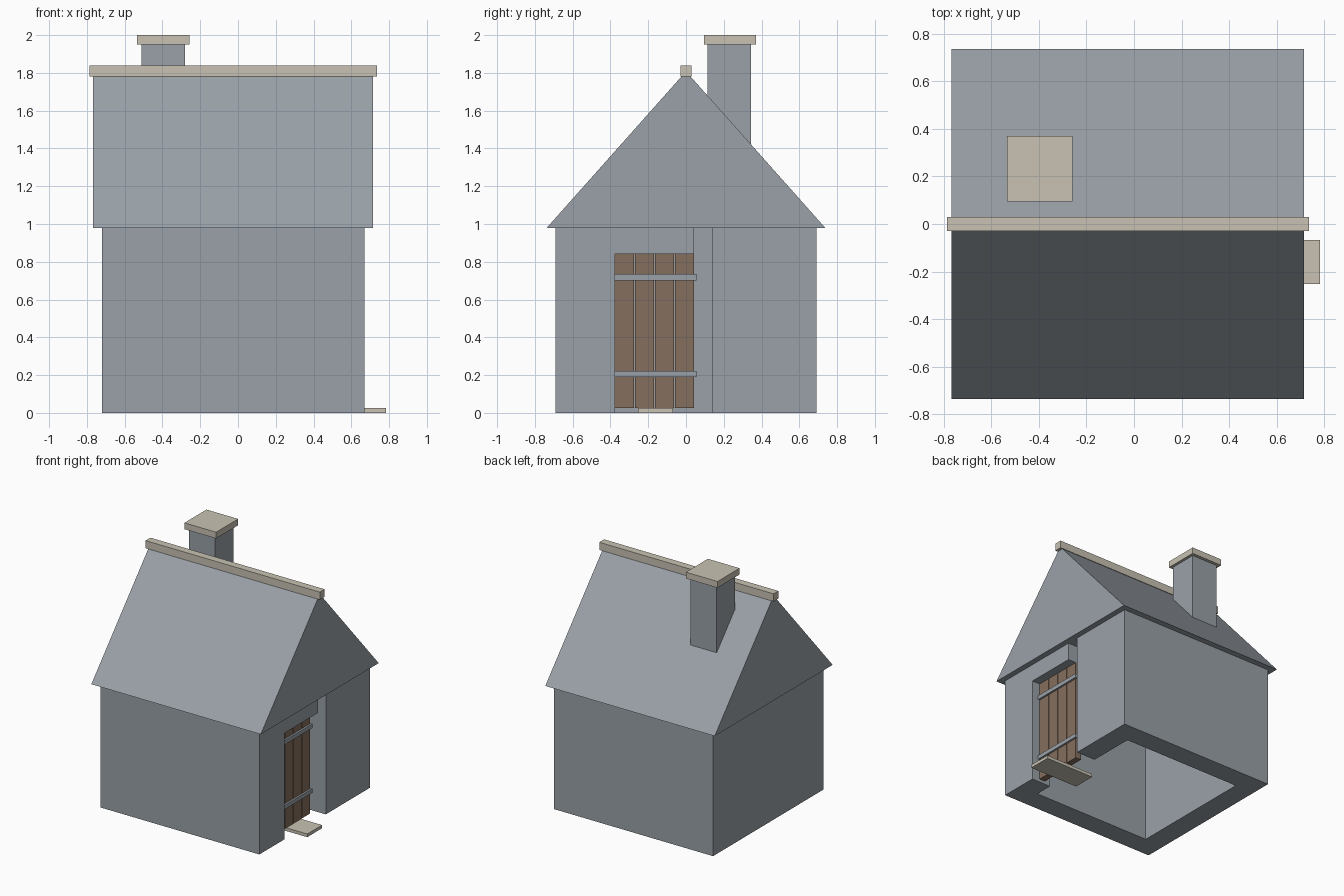
import bpy
import bmesh
from mathutils import Vector

if "Cube" in bpy.data.objects:
    bpy.data.objects.remove(bpy.data.objects["Cube"], do_unlink=True)


def material(name, r, g, b):
    mat = bpy.data.materials.new(name)
    mat.use_nodes = True
    mat.diffuse_color = (r, g, b, 1)
    node = next(n for n in mat.node_tree.nodes if n.type == "BSDF_PRINCIPLED")
    node.inputs["Base Color"].default_value = (r, g, b, 1)
    return mat


grey = material("slate grey", 0.32, 0.355, 0.39)
stone = material("pale stone", 0.58, 0.54, 0.45)
wood = material("brown wood", 0.235, 0.16, 0.112)


def prism(name, profile, x0, x1, mat):
    """Extrude a (y, z) profile along x."""
    bm = bmesh.new()
    face = bm.faces.new([bm.verts.new((x0, y, z)) for y, z in profile])
    new = bmesh.ops.extrude_face_region(bm, geom=[face])["geom"]
    verts = [v for v in new if isinstance(v, bmesh.types.BMVert)]
    bmesh.ops.translate(bm, verts=verts, vec=Vector((x1 - x0, 0, 0)))
    bmesh.ops.recalc_face_normals(bm, faces=bm.faces)
    mesh = bpy.data.meshes.new(name)
    bm.to_mesh(mesh)
    bm.free()
    mesh.materials.append(mat)
    obj = bpy.data.objects.new(name, mesh)
    bpy.context.collection.objects.link(obj)
    return obj


def box(name, x0, x1, y0, y1, z0, z1, mat):
    return prism(name, [(y0, z0), (y1, z0), (y1, z1), (y0, z1)], x0, x1, mat)


def cut(obj, cutter):
    mod = obj.modifiers.new("cut", "BOOLEAN")
    mod.operation = "DIFFERENCE"
    mod.solver = "EXACT"
    mod.object = cutter
    cutter.hide_render = True
    bpy.context.view_layer.objects.active = obj
    bpy.ops.object.modifier_apply(modifier=mod.name)
    bpy.data.objects.remove(cutter, do_unlink=True)


# Hollow walls with a doorway and a full-height slot beside it
WEST, EAST, HALF, EAVE, THICK = -0.72, 0.67, 0.69, 0.98, 0.17
DOOR_A, DOOR_B, DOOR_TOP, SLOT = -0.375, 0.042, 0.84, 0.14
walls = box("walls", WEST, EAST, -HALF, HALF, 0, EAVE, grey)
cut(walls, box("room_cutter", WEST + THICK, EAST - THICK,
               THICK - HALF, HALF - THICK, -1, 2, grey))
doorway = [(DOOR_A, -1), (SLOT, -1), (SLOT, 2), (DOOR_B, 2),
           (DOOR_B, DOOR_TOP), (DOOR_A, DOOR_TOP)]
cut(walls, prism("doorway_cutter", doorway, EAST - 2 * THICK, 1, grey))

# Gable roof and ridge beam
prism("roof", [(-0.737, EAVE), (0.737, EAVE), (0, 1.808)], -0.767, 0.715, grey)
box("ridge_beam", -0.787, 0.737, -0.03, 0.03, 1.78, 1.84, stone)

# Chimney
box("chimney_stack", -0.51, -0.28, 0.115, 0.345, 1.3, 1.95, grey)
box("chimney_cap", -0.535, -0.258, 0.095, 0.37, 1.95, 2, stone)

# Plank door with two straps
PLANKS, GAP = 4, 0.006
pitch = (DOOR_B - DOOR_A + GAP) / PLANKS
for i in range(PLANKS):
    y = DOOR_A + i * pitch
    box(f"door_plank_{i + 1}", 0.55, 0.6, y, y + pitch - GAP, 0.025, DOOR_TOP, wood)
for name, z in (("lower", 0.19), ("upper", 0.702)):
    box(f"{name}_door_strap", 0.6, 0.615, DOOR_A, 0.055, z, z + 0.033, grey)

# Doorstep
box("doorstep", 0.35, 0.783, -0.253, -0.068, 0, 0.025, stone)
